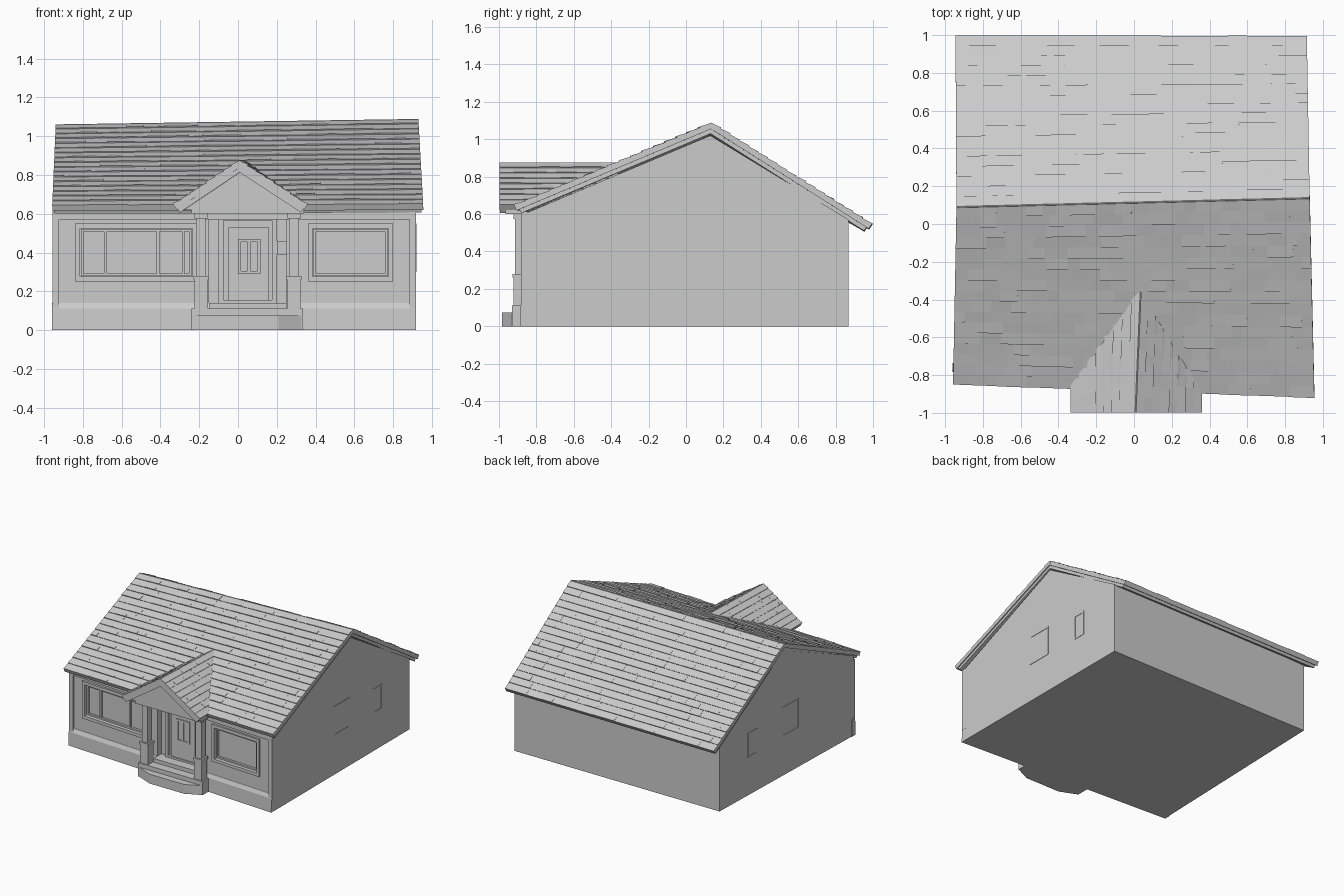
import bpy, bmesh, random
from mathutils import Vector

random.seed(4)
if "Cube" in bpy.data.objects:
    bpy.data.objects.remove(bpy.data.objects["Cube"])

grey = bpy.data.materials.new("plain_grey")
grey.use_nodes = True
grey.diffuse_color = (0.6, 0.6, 0.6, 1)
bsdf = grey.node_tree.nodes["Principled BSDF"]
bsdf.inputs["Base Color"].default_value = (0.6, 0.6, 0.6, 1)
bsdf.inputs["Roughness"].default_value = 0.9

HEX = [(3, 2, 1, 0), (4, 5, 6, 7), (0, 1, 5, 4), (1, 2, 6, 5), (2, 3, 7, 6), (3, 0, 4, 7)]


# The front wall runs back towards the right, and the right wall tapers inwards
def front_shift(x):
    return 0.055 * (0.92 - x)


def right_shift(y):
    return 0.028 * (y + 0.86)


def straight(x, y, z):
    return x, y, z


def on_front(x, y, z):
    return x, y + front_shift(x), z


def on_right(x, y, z):
    return x + right_shift(y), y, z


def on_body(x, y, z):
    nx = x if x > 0 else x + right_shift(y)
    if y > 0:
        return nx, y, z
    rise = 0.42 * front_shift(x) if z > 0.5 else 0
    return nx, y + front_shift(x), z + rise


def make(name, verts, faces):
    mesh = bpy.data.meshes.new(name)
    mesh.from_pydata([tuple(v) for v in verts], [], faces)
    mesh.materials.append(grey)
    obj = bpy.data.objects.new(name, mesh)
    bpy.context.collection.objects.link(obj)
    return obj


def box(name, x0, x1, y0, y1, z0, z1, fit=straight):
    ring = [(x0, y0), (x1, y0), (x1, y1), (x0, y1)]
    return make(name, [fit(x, y, z) for z in (z0, z1) for x, y in ring], HEX)


def prism(name, profile, place, a, b):
    """Extrude a profile from a to b; place(p, q, t) sets the axes."""
    n = len(profile)
    verts = [place(p, q, t) for t in (a, b) for p, q in profile]
    faces = [tuple(range(n))[::-1], tuple(range(n, 2 * n))]
    faces += [(i, (i + 1) % n, (i + 1) % n + n, i + n) for i in range(n)]
    obj = make(name, verts, faces)
    bm = bmesh.new()
    bm.from_mesh(obj.data)
    bmesh.ops.recalc_face_normals(bm, faces=bm.faces)
    bm.to_mesh(obj.data)
    bm.free()
    return obj


def cut(target, *bounds):
    cutter = box("cutter", *bounds)
    cutter.hide_render = True
    mod = target.modifiers.new("cut", "BOOLEAN")
    mod.operation, mod.solver, mod.object = "DIFFERENCE", "EXACT", cutter
    bpy.context.view_layer.objects.active = target
    bpy.ops.object.modifier_apply(modifier=mod.name)
    bpy.data.objects.remove(cutter)


def frame(name, x0, x1, z0, z1, y0, y1, w, fit=straight):
    """Four bars round an opening facing the front."""
    box(name + "_sill", x0, x1, y0, y1, z0, z0 + w, fit)
    box(name + "_head", x0, x1, y0, y1, z1 - w, z1, fit)
    box(name + "_left", x1 - w, x1, y0, y1, z0 + w, z1 - w, fit)
    box(name + "_right", x0, x0 + w, y0, y1, z0 + w, z1 - w, fit)


def roof_slope(name, eave_a, eave_b, ridge_a, ridge_b, rows, cols):
    """Slab, trim board and staggered shingles between eave and ridge."""
    ea, eb, ra, rb = map(Vector, (eave_a, eave_b, ridge_a, ridge_b))
    n = (eb - ea).cross(ra - ea).normalized()

    def at(u, v, h):
        return ea.lerp(eb, u).lerp(ra.lerp(rb, u), v) + n * h

    def cell(u0, u1, v0, v1, low, h0, h1):
        ring = [(u0, v0, h0), (u1, v0, h0), (u1, v1, h1), (u0, v1, h1)]
        return [at(u, v, low) for u, v, h in ring] + [at(*p) for p in ring]

    make(name + "_slab", cell(0, 1, 0, 1, -0.034, -0.006, -0.006), HEX)
    make(name + "_trim", cell(0.005, 0.995, 0.015, 1, -0.056, -0.034, -0.034), HEX)
    verts, faces = [], []
    for r in range(rows):
        u = 0.0
        while u < 1:
            step = random.uniform(0.6, 1.9) / cols
            u1 = 1 if u + step > 1 - 0.4 / cols else u + step
            lift = random.uniform(-0.001, 0.004)
            base = len(verts)
            verts += cell(u, u1, r / rows, min(1, (r + 1.1) / rows), -0.007, lift, -0.005)
            faces += [tuple(i + base for i in f) for f in HEX]
            u = u1
    make(name + "_shingles", verts, faces)


# House body with gable ends
along_x = lambda p, q, t: on_front(t, p, q)
along_y = lambda p, q, t: (p, t, q)
body = prism("house_walls", [(-0.868, 0), (0.87, 0), (0.87, 0.57), (0.13, 1.02), (-0.868, 0.6)],
             lambda p, q, t: on_body(t, p, q), -0.956, 0.918)
windows = {"wide_window": (-0.84, -0.21), "small_window": (0.36, 0.8)}
for x0, x1 in windows.values():
    cut(body, x0 + 0.01, x1 - 0.01, -1.1, -0.845, 0.26, 0.54, on_front)
cut(body, -0.15, 0.25, -1, -0.76, 0.12, 0.6)

# Sloped foot, corner posts and eave board along the front
prism("front_foot", [(-0.888, 0), (-0.84, 0), (-0.84, 0.14), (-0.87, 0.14), (-0.884, 0.11)],
      along_x, -0.96, 0.917)
for side, x in (("right", -0.957), ("left", 0.885)):
    box(side + "_corner_post", x, x + 0.034, -0.882, -0.84, 0.1, 0.61, on_front)
box("eave_board", -0.95, 0.915, -0.88, -0.85, 0.57, 0.615, on_front)

# Main roof
ridge_r, ridge_l = (-0.94, 0.09, 1.065), (0.93, 0.137, 1.093)
roof_slope("front_roof", (-0.958, -0.85, 0.645), (0.955, -0.92, 0.65), ridge_r, ridge_l, 17, 22)
roof_slope("back_roof", (0.915, 0.995, 0.55), (-0.945, 0.998, 0.545), ridge_l, ridge_r, 17, 22)

# Front windows
for name, (x0, x1) in windows.items():
    frame(name + "_frame", x0, x1, 0.25, 0.55, -0.882, -0.84, 0.025, on_front)
    frame(name + "_sash", x0 + 0.03, x1 - 0.03, 0.28, 0.52, -0.862, -0.84, 0.012, on_front)
for x in (-0.69, -0.42, -0.29):
    box("wide_window_bar", x, x + 0.014, -0.862, -0.84, 0.28, 0.52, on_front)

# End windows, as thin raised frames
for side, x, fit in (("left", 0.915, straight), ("right", -0.96, on_right)):
    for y0, y1, z0, z1 in ((-0.1, 0.11, 0.31, 0.55), (0.41, 0.52, 0.3, 0.5)):
        for a, b, c, d in ((y0, y1, z0, z0 + 0.012), (y0, y1, z1 - 0.012, z1),
                           (y0, y0 + 0.012, z0, z1), (y1 - 0.012, y1, z0, z1)):
            box(side + "_end_window", x, x + 0.006, a, b, c, d, fit)

# Porch floor, step and recessed entry
box("porch_floor", -0.24, 0.335, -0.93, -0.8, 0, 0.11)
box("entry_floor", -0.15, 0.25, -0.86, -0.755, 0.1, 0.14)
prism("porch_step", [(-0.24, -0.925), (-0.1, -0.985), (0.21, -0.985), (0.335, -0.925)],
      straight, 0.0, 0.075)
frame("entry_surround", -0.1, 0.2, 0.13, 0.59, -0.785, -0.755, 0.025)
box("front_door", -0.05, 0.16, -0.775, -0.755, 0.14, 0.53)
frame("door_light", 0.0, 0.115, 0.29, 0.47, -0.783, -0.774, 0.015)
box("door_light_bar", 0.05, 0.064, -0.783, -0.774, 0.3, 0.46)
box("wall_lamp", 0.2, 0.25, -0.8, -0.755, 0.39, 0.46)

# Porch columns on pedestals
for side, x in (("right", -0.19), ("left", 0.288)):
    for part, w, z0, z1 in (("pedestal", 0.035, 0.1, 0.26), ("pedestal_cap", 0.04, 0.26, 0.28),
                            ("column", 0.026, 0.28, 0.61), ("column_cap", 0.034, 0.575, 0.61)):
        box(f"{side}_{part}", x - w, x + w, -0.888 - w, -0.888 + w, z0, z1)

# Porch gable
box("porch_beam", -0.24, 0.34, -0.965, -0.8, 0.6, 0.645)
prism("porch_gable", [(-0.29, 0.62), (0.31, 0.62), (0.012, 0.825)], along_y, -0.965, -0.6)
top_f, top_b = (0.008, -0.998, 0.88), (0.035, -0.36, 0.88)
roof_slope("porch_roof_right", (-0.335, -0.36, 0.65), (-0.335, -0.998, 0.65), top_b, top_f, 8, 8)
roof_slope("porch_roof_left", (0.36, -0.998, 0.65), (0.36, -0.36, 0.65), top_f, top_b, 8, 8)
